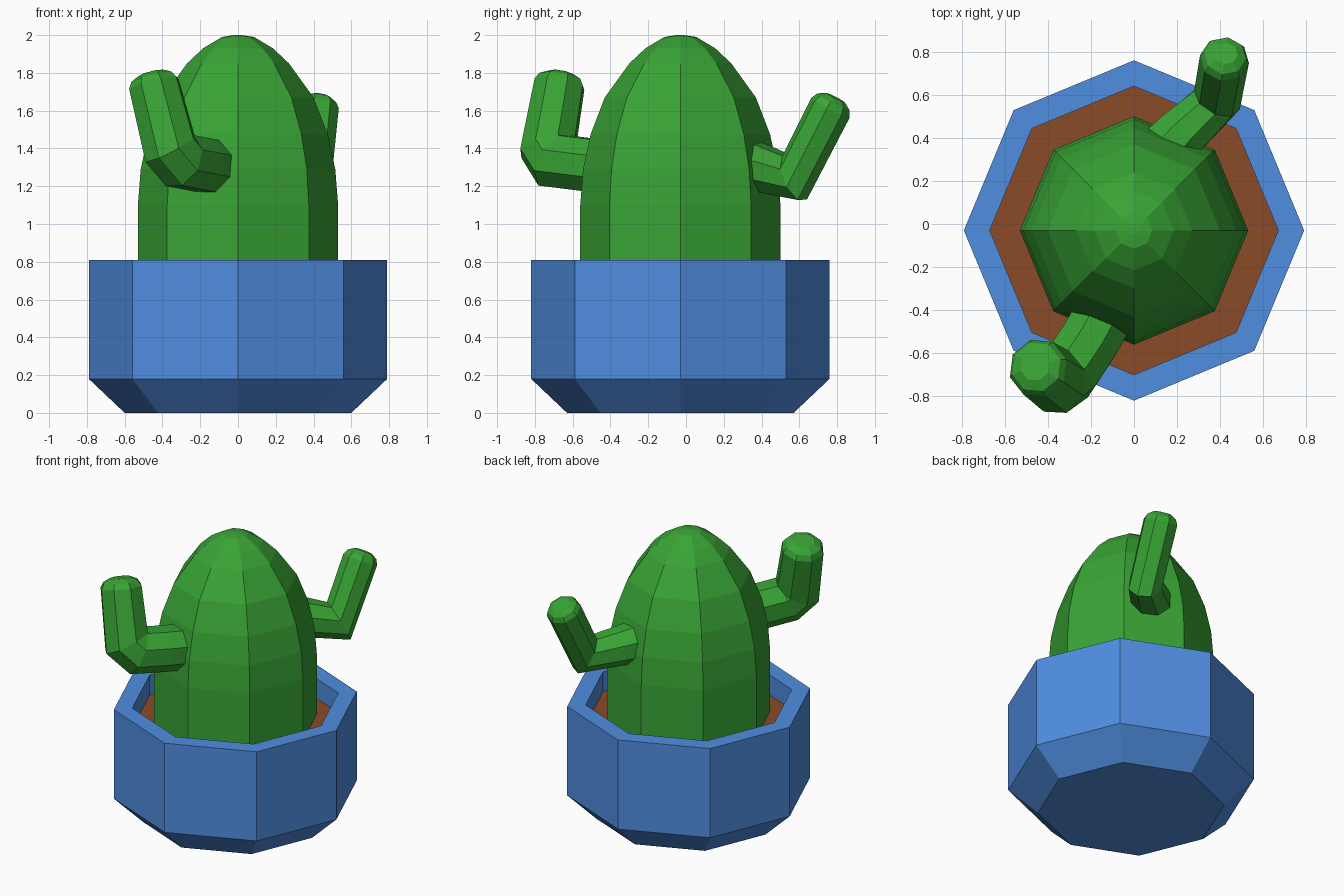
import bpy, bmesh
from math import cos, sin, pi
from mathutils import Vector

if "Cube" in bpy.data.objects:
    bpy.data.objects.remove(bpy.data.objects["Cube"])

CY = -0.03  # pot and trunk axis in y


def material(name, rgb):
    m = bpy.data.materials.new(name)
    m.diffuse_color = (*rgb, 1)
    m.use_nodes = True
    m.node_tree.nodes["Principled BSDF"].inputs["Base Color"].default_value = m.diffuse_color
    return m


BLUE = material("blue_glaze", (0.08, 0.27, 0.75))
SOIL = material("brown_soil", (0.26, 0.07, 0.02))
GREEN = material("cactus_green", (0.04, 0.37, 0.035))


def skin(name, rings, mat):
    """Join rings of points with quads and close both ends."""
    bm = bmesh.new()
    loops = [[bm.verts.new(p) for p in ring] for ring in rings]
    n = len(loops[0])
    for a, b in zip(loops, loops[1:]):
        for i in range(n):
            j = (i + 1) % n
            bm.faces.new((a[i], a[j], b[j], b[i]))
    bm.faces.new(loops[0])
    bm.faces.new(loops[-1])
    bmesh.ops.recalc_face_normals(bm, faces=bm.faces)
    me = bpy.data.meshes.new(name)
    bm.to_mesh(me)
    bm.free()
    me.materials.append(mat)
    ob = bpy.data.objects.new(name, me)
    bpy.context.collection.objects.link(ob)


def lathe(name, profile, mat, n=8):
    skin(name, [[(r * cos(2 * pi * i / n), CY + r * sin(2 * pi * i / n), z)
                 for i in range(n)] for r, z in profile], mat)


def tube(name, path, mat, n=8):
    """Sweep a polygon along (x, y, z, radius) points with mitred joints."""
    pts = [Vector(p[:3]) for p in path]
    dirs = [(b - a).normalized() for a, b in zip(pts, pts[1:])]
    u = dirs[0].cross(Vector((0, 0, 1))).normalized()
    rings = []
    for k, p in enumerate(pts):
        d_in = dirs[max(k - 1, 0)]
        d_out = dirs[min(k, len(dirs) - 1)]
        mitre = (d_in + d_out).normalized()
        v = d_in.cross(u)
        ring = []
        for i in range(n):
            a = 2 * pi * (i + 0.5) / n
            o = (u * cos(a) + v * sin(a)) * path[k][3]
            ring.append(p + o - d_in * (o.dot(mitre) / d_in.dot(mitre)))
        rings.append(ring)
        u = d_in.rotation_difference(d_out) @ u
    # rounded tip
    d = dirs[-1]
    for f, h in ((0.85, 0.035), (0.5, 0.06)):
        rings.append([pts[-1] + (q - pts[-1]) * f + d * h for q in rings[len(path) - 1]])
    skin(name, rings, mat)


# Pot with chamfered foot and open rim
lathe("pot", [(0.6, 0), (0.79, 0.18), (0.79, 0.81), (0.67, 0.81), (0.67, 0.62)], BLUE)
# Soil
lathe("soil", [(0.665, 0.60), (0.67, 0.67)], SOIL)
# Trunk: straight base rising to a dome
lathe("cactus_trunk", [(0.53, 0.62), (0.53, 0.87), (0.53, 1.10), (0.515, 1.29), (0.475, 1.475),
                       (0.40, 1.67), (0.27, 1.85), (0.185, 1.93), (0.085, 1.99), (0.02, 2.0)], GREEN)
# Front arm
tube("front_arm", [(-0.10, -0.35, 1.295, 0.15), (-0.20, -0.53, 1.315, 0.15),
                   (-0.305, -0.69, 1.335, 0.15), (-0.36, -0.73, 1.40, 0.15),
                   (-0.445, -0.67, 1.74, 0.14)], GREEN)
# Back arm
tube("back_arm", [(0.13, 0.32, 1.31, 0.145), (0.21, 0.41, 1.29, 0.13),
                  (0.385, 0.575, 1.245, 0.112), (0.42, 0.765, 1.615, 0.115)], GREEN)
